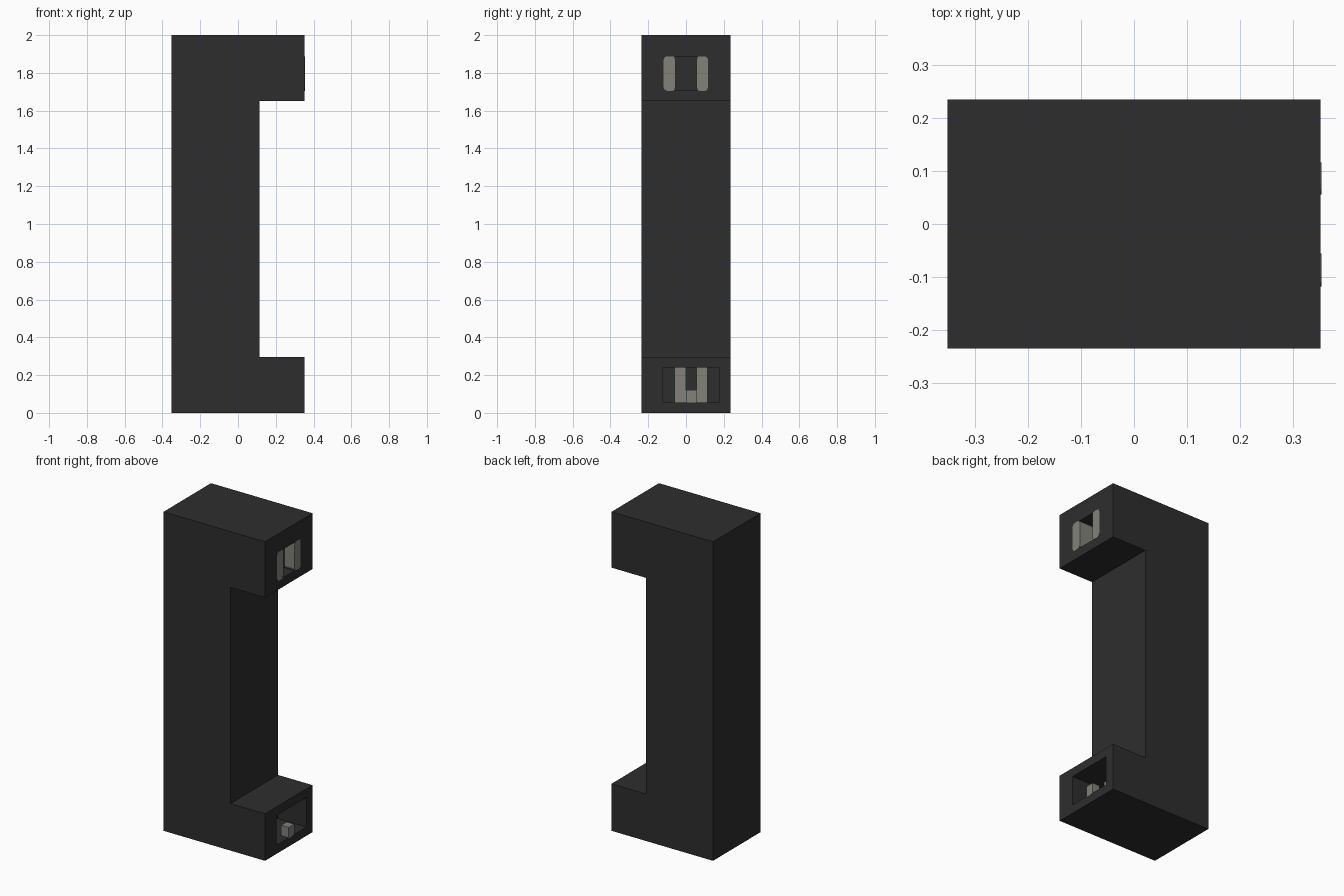
import bpy
import bmesh
from mathutils import Vector

cube = bpy.data.objects.get("Cube")
if cube:
    bpy.data.objects.remove(cube, do_unlink=True)

HALF_X, HALF_Y = 0.352, 0.235


def material(name, rgb):
    mat = bpy.data.materials.new(name)
    mat.use_nodes = True
    mat.diffuse_color = (*rgb, 1)
    mat.node_tree.nodes["Principled BSDF"].inputs["Base Color"].default_value = (*rgb, 1)
    return mat


charcoal = material("charcoal plastic", (0.027, 0.027, 0.027))
metal = material("dull metal", (0.225, 0.225, 0.195))


def finish(name, bm, mat):
    bmesh.ops.recalc_face_normals(bm, faces=bm.faces)
    mesh = bpy.data.meshes.new(name)
    bm.to_mesh(mesh)
    bm.free()
    mesh.materials.append(mat)
    obj = bpy.data.objects.new(name, mesh)
    bpy.context.collection.objects.link(obj)
    return obj


def box(name, x, y, z, mat, round_off=0):
    """Box from (min, max) spans, optionally rounded along its x edges."""
    bm = bmesh.new()
    bmesh.ops.create_cube(bm, size=1)
    for v in bm.verts:
        v.co = Vector([a + (c + 0.5) * (b - a) for c, (a, b) in zip(v.co, (x, y, z))])
    if round_off:
        edges = [e for e in bm.edges if abs(e.verts[0].co.x - e.verts[1].co.x) > 0.01]
        bmesh.ops.bevel(bm, geom=edges, offset=round_off, segments=3,
                        profile=0.5, affect='EDGES')
    return finish(name, bm, mat)


# C-shaped body: side profile pushed through the depth
profile = [(-HALF_X, 0), (HALF_X, 0), (HALF_X, 0.295), (0.113, 0.295),
           (0.113, 1.65), (HALF_X, 1.65), (HALF_X, 2), (-HALF_X, 2)]
bm = bmesh.new()
face = bm.faces.new([bm.verts.new((x, -HALF_Y, z)) for x, z in profile])
ext = bmesh.ops.extrude_face_region(bm, geom=[face])
bmesh.ops.translate(bm, vec=(0, 2 * HALF_Y, 0),
                    verts=[g for g in ext["geom"] if isinstance(g, bmesh.types.BMVert)])
body = finish("body", bm, charcoal)

# Sockets cut into the ends of both arms
POCKET_X = HALF_X - 0.2
for name, y, z in (("upper_socket", (-0.058, 0.058), (1.708, 1.885)),
                   ("lower_socket", (-0.122, 0.175), (0.055, 0.24))):
    cutter = box(name + "_cutter", (POCKET_X, HALF_X + 0.1), y, z, charcoal)
    cutter.hide_render = True
    mod = body.modifiers.new(name, 'BOOLEAN')
    mod.operation = 'DIFFERENCE'
    mod.solver = 'EXACT'
    mod.object = cutter
    bpy.context.view_layer.objects.active = body
    bpy.ops.object.modifier_apply(modifier=name)
    bpy.data.objects.remove(cutter, do_unlink=True)

# Rounded contacts either side of the upper socket
for name, y, depth in (("upper_contact_right", (-0.118, -0.056), 0.12),
                       ("upper_contact_left", (0.056, 0.116), 0.065)):
    box(name, (HALF_X - depth, HALF_X + 0.002), y, (1.705, 1.888), metal, 0.018)

# Lower socket: two recessed bars and a small block at the mouth
for name, y in (("lower_contact_right", (-0.06, 0)), ("lower_contact_left", (0.055, 0.115))):
    box(name, (POCKET_X - 0.01, POCKET_X + 0.02), y, (0.05, 0.245), metal)
box("lower_key_block", (0.3, HALF_X), (0, 0.055), (0.05, 0.12), metal)
